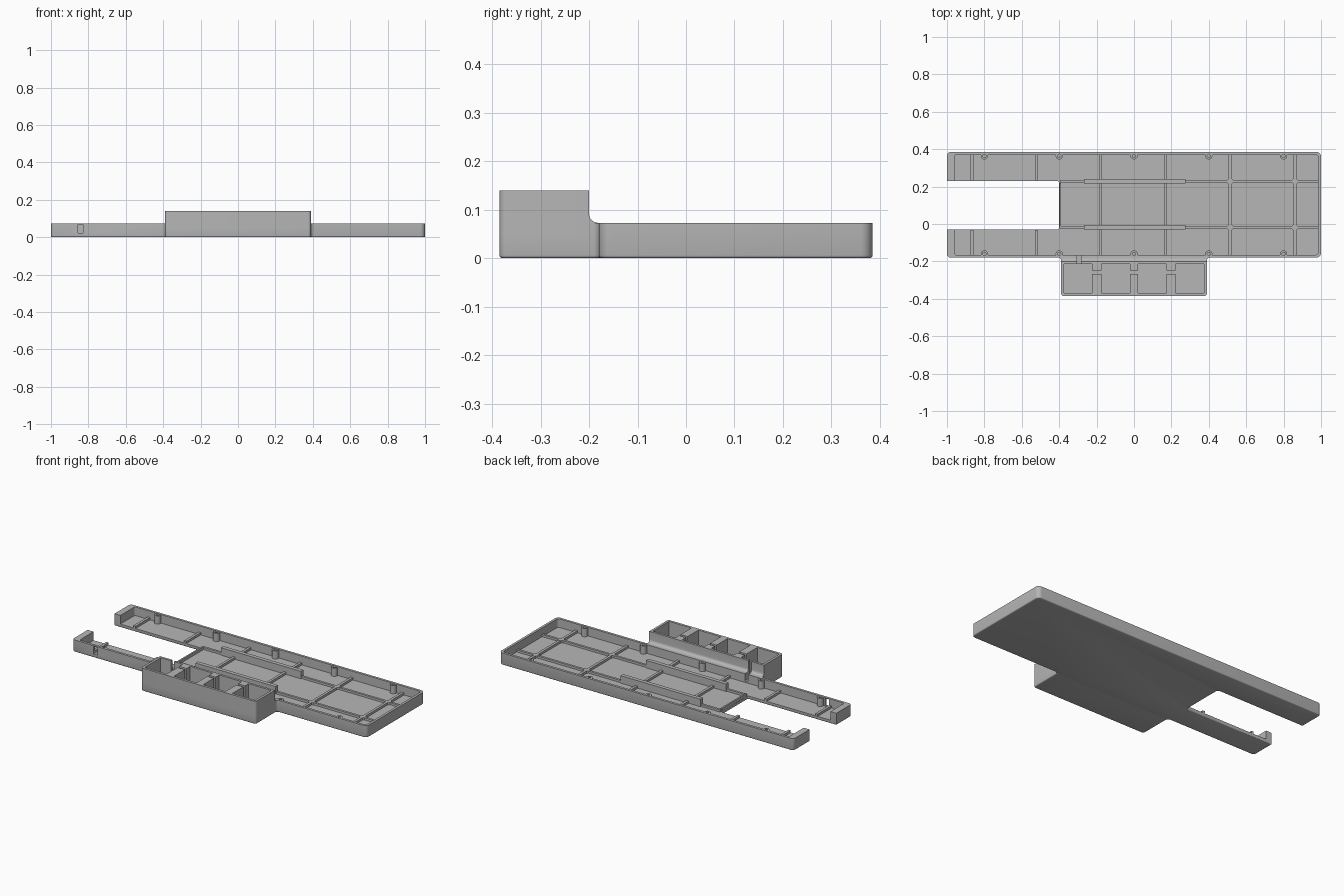
import bpy, bmesh, math
from mathutils import Vector

if "Cube" in bpy.data.objects:
    bpy.data.objects.remove(bpy.data.objects["Cube"], do_unlink=True)

grey = bpy.data.materials.new("light grey plastic")
grey.use_nodes = True
grey.diffuse_color = (0.47, 0.47, 0.47, 1)
grey.node_tree.nodes["Principled BSDF"].inputs["Base Color"].default_value = grey.diffuse_color


def rounded(corners):
    """Turn (x, y, radius) corners into an outline with arcs."""
    out = []
    for i, (x, y, r) in enumerate(corners):
        p = Vector((x, y))
        if r == 0:
            out.append(p)
            continue
        a = (Vector(corners[i - 1][:2]) - p).normalized()
        b = (Vector(corners[(i + 1) % len(corners)][:2]) - p).normalized()
        centre = p + (a + b) * r
        for k in range(7):
            t = k / 6 * math.pi / 2
            out.append(centre - b * r * math.cos(t) - a * r * math.sin(t))
    return out


def prism(name, outline, z0, z1, bevel=0, along_x=False):
    """Extrude an outline upward, or a (y, z) outline along x."""
    def place(p, h):
        return (h, p[0], p[1]) if along_x else (p[0], p[1], h)
    bm = bmesh.new()
    low = [bm.verts.new(place(p, z0)) for p in outline]
    face = bm.faces.new(low)
    top = bmesh.ops.extrude_face_region(bm, geom=[face])["geom"]
    shift = Vector(place((0, 0), z1 - z0))
    for v in top:
        if isinstance(v, bmesh.types.BMVert):
            v.co += shift
    if bevel:
        edges = [e for e in bm.edges if all(abs(v.co.z - z0) < 1e-6 for v in e.verts)]
        bmesh.ops.bevel(bm, geom=edges, offset=bevel, segments=3, profile=0.5, affect='EDGES')
    bmesh.ops.recalc_face_normals(bm, faces=bm.faces)
    mesh = bpy.data.meshes.new(name)
    bm.to_mesh(mesh)
    bm.free()
    mesh.materials.append(grey)
    ob = bpy.data.objects.new(name, mesh)
    bpy.context.collection.objects.link(ob)
    return ob


def block(name, x0, x1, y0, y1, z0, z1):
    return prism(name, [(x0, y0), (x1, y0), (x1, y1), (x0, y1)], z0, z1)


def post(name, x, y, r, z0, z1):
    ring = [(x + r * math.cos(k * math.tau / 20), y + r * math.sin(k * math.tau / 20))
            for k in range(20)]
    return prism(name, ring, z0, z1)


def combine(target, other, operation):
    """Apply a boolean and drop the helper."""
    other.hide_render = True
    mod = target.modifiers.new("cut", 'BOOLEAN')
    mod.operation, mod.object, mod.solver = operation, other, 'EXACT'
    dg = bpy.context.evaluated_depsgraph_get()
    mesh = bpy.data.meshes.new_from_object(target.evaluated_get(dg))
    target.modifiers.clear()
    target.data = mesh
    bpy.data.objects.remove(other, do_unlink=True)


FLOOR, RIM, BOX_TOP = 0.02, 0.073, 0.14
FRONT, BACK, BOX_X = -0.18, 0.385, 0.39

# Forked tray with the box footprint at the front
tray = prism("tray", rounded([
    (-1, FRONT, 0.02), (-BOX_X, FRONT, 0.015), (-BOX_X, -BACK, 0.015), (BOX_X, -BACK, 0.015),
    (BOX_X, FRONT, 0.015), (1, FRONT, 0.025), (1, BACK, 0.025), (-1, BACK, 0.02),
    (-1, 0.23, 0), (-0.4, 0.23, 0.012), (-0.4, -0.03, 0.012), (-1, -0.03, 0)]),
    0, RIM, bevel=0.006)

# Raised compartment box and the curved fillet behind it
combine(tray, prism("box", rounded([
    (-BOX_X, -BACK, 0.015), (BOX_X, -BACK, 0.015), (BOX_X, -0.2, 0), (-BOX_X, -0.2, 0)]),
    0.05, BOX_TOP), 'UNION')
r = 0.018
cove = [(-0.2 + r - r * math.sin(k * math.pi / 12), RIM + r - r * math.cos(k * math.pi / 12))
        for k in range(7)]
combine(tray, prism("cove", [(-0.21, RIM + r), (-0.21, 0.06), (-0.2 + r, 0.06)] + cove,
                    -BOX_X + 0.001, BOX_X - 0.001, along_x=True), 'UNION')

# Tray hollow, open towards the fork slot
combine(tray, prism("hollow", rounded([
    (-0.96, -0.165, 0.01), (0.985, -0.165, 0.015), (0.985, 0.37, 0.015), (-0.96, 0.37, 0.01)]),
    FLOOR, 0.3), 'DIFFERENCE')

# Four compartments joined by a wire passage
for x0, x1 in ((-0.375, -0.225), (-0.175, -0.022), (0.022, 0.175), (0.222, 0.375)):
    combine(tray, block("pocket", x0, x1, -0.37, -0.214, 0.015, 0.3), 'DIFFERENCE')
combine(tray, block("passage", -0.3, 0.3, -0.266, -0.249, 0.015, 0.3), 'DIFFERENCE')
combine(tray, block("channel", -0.306, -0.284, -0.23, -0.155, 0.03, 0.3), 'DIFFERENCE')

# Port through the front wall of the right fork
combine(tray, block("port", -0.855, -0.829, -0.2, -0.15, 0.022, 0.068), 'DIFFERENCE')

# Screw posts along both long walls
for x in (-0.8, -0.4, 0, 0.4, 0.8):
    for y in (-0.16, 0.364):
        combine(tray, post("post", x, y, 0.019, 0.01, 0.07), 'UNION')
        combine(tray, post("hole", x, y, 0.009, 0.03, 0.2), 'DIFFERENCE')

# Floor ribs: cross ribs, fork ribs, long ribs and tall centre guides
parts = [tray]
RIB = 0.034
for x in (-0.178, 0.168, 0.514, 0.86):
    parts.append(block("cross_rib", x - 0.008, x + 0.008, -0.17, 0.375, 0.01, RIB))
for x in (-0.865, -0.52):
    for y0, y1 in ((-0.17, -0.031), (0.231, 0.375)):
        parts.append(block("fork_rib", x - 0.008, x + 0.008, y0, y1, 0.01, RIB))
for y in (-0.018, 0.228):
    parts.append(block("long_rib", -0.395, 0.99, y - 0.007, y + 0.007, 0.01, RIB - 0.0005))
    parts.append(block("tall_guide", -0.267, 0.276, y - 0.012, y + 0.012, 0.01, 0.066))
    for x in (0.514, 0.86):
        d = 0.024
        parts.append(prism("rib_gusset", [(x - d, y), (x, y - d), (x + d, y), (x, y + d)],
                           0.01, RIB + 0.0005))
parts.append(block("slot_lip", -0.399, -0.389, -0.02, 0.22, 0.01, RIB + 0.004))

# Smooth curves, keep hard edges
bpy.ops.object.select_all(action='DESELECT')
for ob in parts:
    ob.select_set(True)
bpy.context.view_layer.objects.active = tray
bpy.ops.object.shade_smooth_by_angle(angle=math.radians(35))
